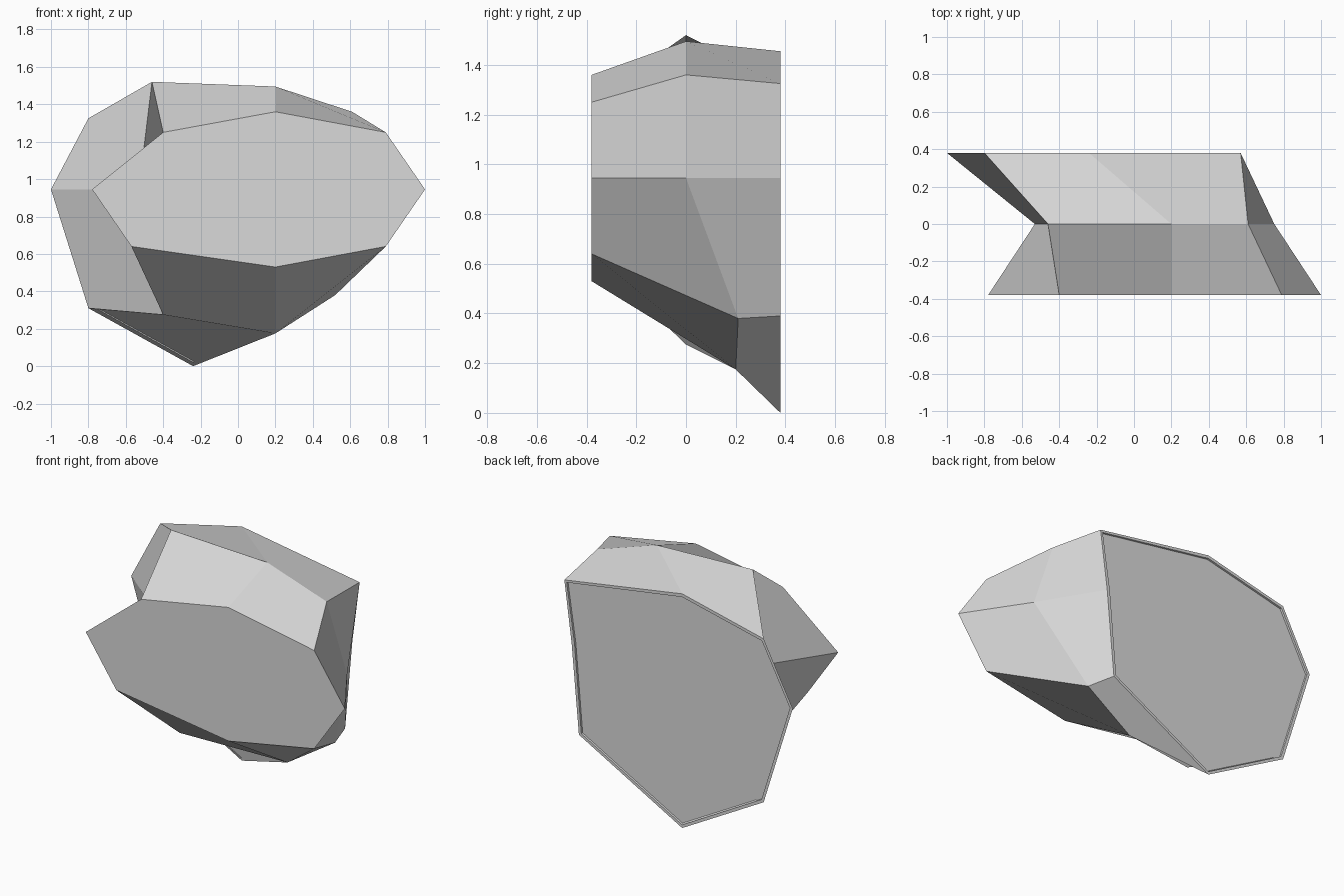
import bpy
import bmesh

cube = bpy.data.objects.get("Cube")
if cube:
    bpy.data.objects.remove(cube, do_unlink=True)

# One plain stone colour
GREY = (0.7, 0.7, 0.7, 1.0)
stone = bpy.data.materials.new("stone_grey")
stone.use_nodes = True
stone.diffuse_color = GREY
stone.node_tree.nodes["Principled BSDF"].inputs["Base Color"].default_value = GREY

# Eight-sided outlines: left point, then over the top and back underneath
FRONT_Y, BACK_Y = -0.38, 0.38
front = [(-0.78, 0.945), (-0.40, 1.25), (0.2, 1.36), (0.79, 1.25),
         (1.0, 0.945), (0.79, 0.64), (0.2, 0.53), (-0.57, 0.64)]
back = [(-1.0, 0.945), (-0.80, 1.325), (-0.24, 1.455), (0.57, 1.325),
        (0.52, 0.945), (0.47, 0.39), (-0.24, 0.0), (-0.80, 0.31)]
waist = [(-0.53, 0, 0.945), (-0.46, 0, 1.52), (0.2, 0, 1.495), (0.61, 0, 1.36),
         (0.75, 0, 0.945), (0.52, 0.21, 0.38), (0.2, 0.2, 0.175), (-0.40, 0, 0.275)]

bm = bmesh.new()
front_ring = [bm.verts.new((x, FRONT_Y, z)) for x, z in front]
waist_ring = [bm.verts.new(p) for p in waist]
back_ring = [bm.verts.new((x, BACK_Y, z)) for x, z in back]

# Bent four-sided facets; the fold runs the other way on every second one
for i in range(8):
    j = (i + 1) % 8
    facets = [
        [waist_ring[i], front_ring[i], front_ring[j], waist_ring[j]],
        [waist_ring[i], waist_ring[j], back_ring[j], back_ring[i]],
    ]
    for facet in facets:
        if i % 2:
            facet = facet[1:] + facet[:1]
        bm.faces.new(facet)

# Flat front and back
bm.faces.new(front_ring[::-1])
back_face = bm.faces.new(back_ring)
bm.normal_update()

# Thin rim around a shallow recess in the back
bmesh.ops.inset_region(bm, faces=[back_face], thickness=0.02)
bmesh.ops.inset_region(bm, faces=[back_face], thickness=0.001, depth=-0.012)

mesh = bpy.data.meshes.new("rock_body")
bm.to_mesh(mesh)
bm.free()
mesh.materials.append(stone)
rock = bpy.data.objects.new("rock_body", mesh)
bpy.context.collection.objects.link(rock)
